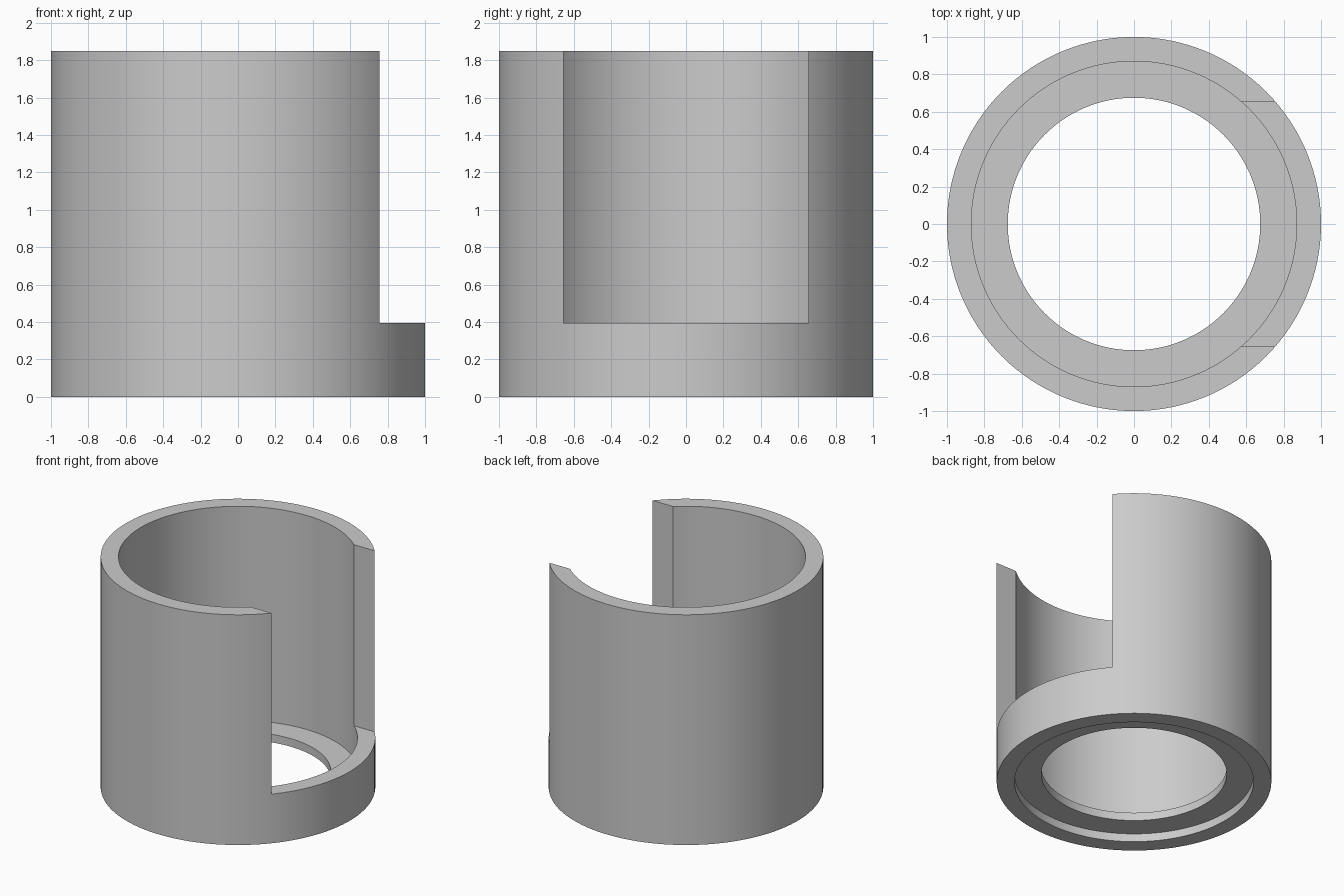
import bpy, bmesh, math
from mathutils import Matrix, Vector

cube = bpy.data.objects.get("Cube")
if cube:
    bpy.data.objects.remove(cube, do_unlink=True)

R_OUT, R_IN, R_HOLE = 1.0, 0.87, 0.675
HEIGHT, LIP_LOW, LIP_TOP = 1.85, 0.065, 0.13
NOTCH_Z, NOTCH_HALF = 0.395, 0.655
SEGMENTS = 128

grey = bpy.data.materials.new("plain grey")
grey.use_nodes = True
colour = (0.6, 0.6, 0.6, 1)
grey.diffuse_color = colour
grey.node_tree.nodes["Principled BSDF"].inputs["Base Color"].default_value = colour


def make_object(name, bm):
    mesh = bpy.data.meshes.new(name)
    bmesh.ops.recalc_face_normals(bm, faces=bm.faces)
    bm.to_mesh(mesh)
    bm.free()
    obj = bpy.data.objects.new(name, mesh)
    bpy.context.collection.objects.link(obj)
    mesh.materials.append(grey)
    return obj


# Sleeve: tube wall with an inner lip, lathed from one closed profile
profile = [(R_OUT, 0), (R_OUT, HEIGHT), (R_IN, HEIGHT), (R_IN, LIP_TOP),
           (R_HOLE, LIP_TOP), (R_HOLE, LIP_LOW), (R_IN, LIP_LOW), (R_IN, 0)]
bm = bmesh.new()
verts = [bm.verts.new((r, 0, z)) for r, z in profile]
edges = [bm.edges.new((v, verts[i - 1])) for i, v in enumerate(verts)]
bmesh.ops.spin(bm, geom=verts + edges, cent=(0, 0, 0), axis=(0, 0, 1),
               angle=math.tau, steps=SEGMENTS, use_duplicate=False)
bmesh.ops.remove_doubles(bm, verts=bm.verts, dist=0.0005)
sleeve = make_object("sleeve", bm)

# Side opening: straight-sided slot through the +x wall, open at the top
bm = bmesh.new()
size = Vector((2, 2 * NOTCH_HALF, 2))
centre = Vector((1, 0, NOTCH_Z + 1))
bmesh.ops.create_cube(bm, size=1, matrix=Matrix.LocRotScale(centre, None, size))
cutter = make_object("opening_cutter", bm)
cutter.hide_render = True

cut = sleeve.modifiers.new("opening", "BOOLEAN")
cut.operation = "DIFFERENCE"
cut.solver = "EXACT"
cut.object = cutter

bpy.ops.object.select_all(action="DESELECT")
sleeve.select_set(True)
bpy.context.view_layer.objects.active = sleeve
bpy.ops.object.modifier_apply(modifier=cut.name)
bpy.data.objects.remove(cutter, do_unlink=True)
bpy.ops.object.shade_smooth_by_angle(angle=math.radians(30))
